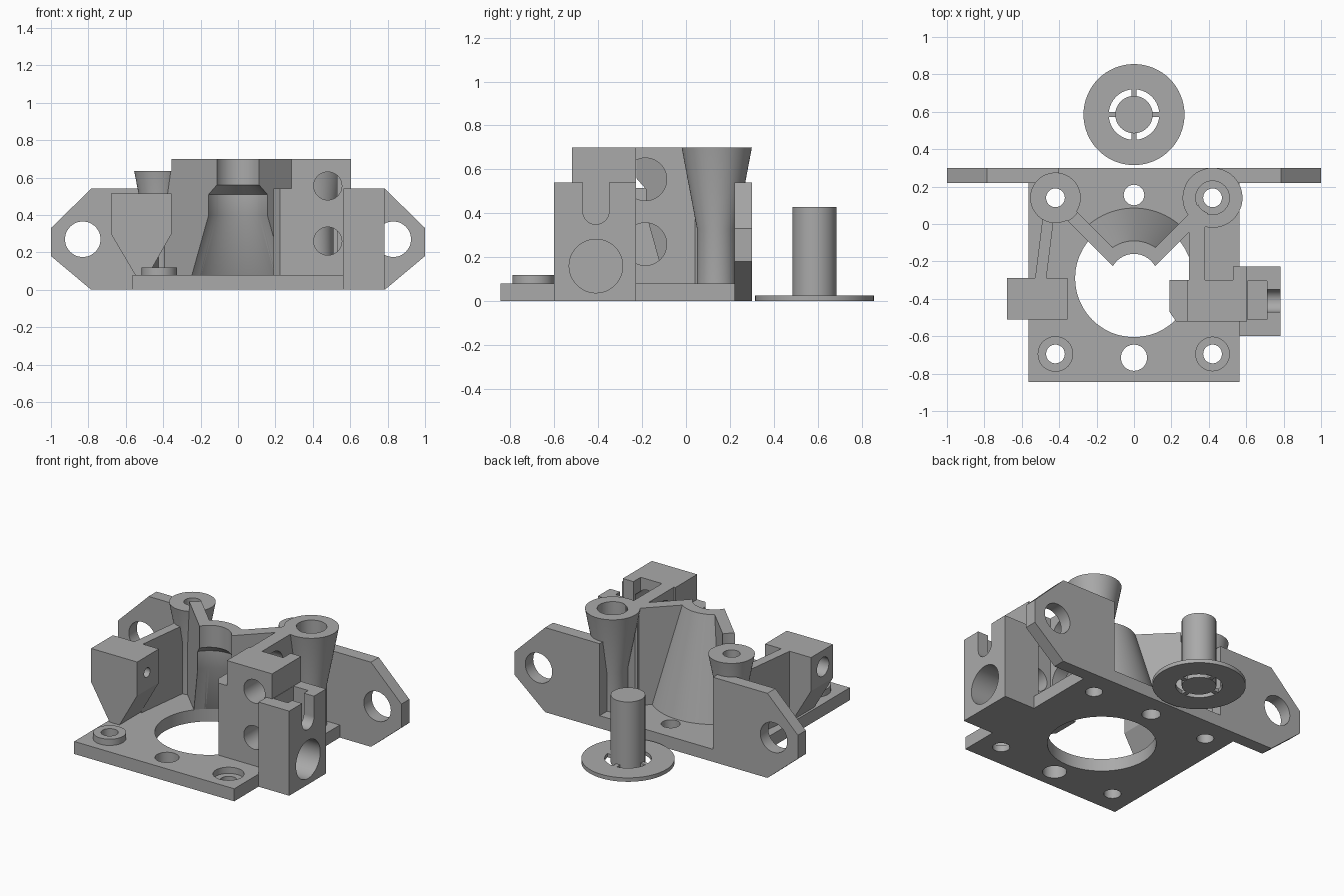
import bpy, bmesh, math
from mathutils import Matrix, Vector

cube = bpy.data.objects.get("Cube")
if cube:
    bpy.data.objects.remove(cube, do_unlink=True)

grey = bpy.data.materials.new("plain grey")
grey.use_nodes = True
grey.diffuse_color = (0.4, 0.4, 0.4, 1)
grey.node_tree.nodes["Principled BSDF"].inputs["Base Color"].default_value = (0.4, 0.4, 0.4, 1)


def finish(name, bm):
    bmesh.ops.recalc_face_normals(bm, faces=bm.faces)
    mesh = bpy.data.meshes.new(name)
    bm.to_mesh(mesh)
    bm.free()
    mesh.materials.append(grey)
    obj = bpy.data.objects.new(name, mesh)
    bpy.context.collection.objects.link(obj)
    return obj


def prism(name, pts, axis, lo, hi):
    """Extrude a flat outline along an axis; the points are the other two coordinates in order."""
    bm = bmesh.new()
    place = {"x": lambda a, b, h: (h, a, b), "y": lambda a, b, h: (a, h, b), "z": lambda a, b, h: (a, b, h)}[axis]
    face = bm.faces.new([bm.verts.new(place(a, b, lo)) for a, b in pts])
    moved = bmesh.ops.extrude_face_region(bm, geom=[face])["geom"]
    verts = [v for v in moved if isinstance(v, bmesh.types.BMVert)]
    bmesh.ops.translate(bm, vec=place(0, 0, hi - lo), verts=verts)
    return finish(name, bm)


def box(name, x0, x1, y0, y1, z0, z1):
    return prism(name, [(x0, y0), (x1, y0), (x1, y1), (x0, y1)], "z", z0, z1)


def rod(name, axis, a, b, r, lo, hi, n=48):
    ring = [(a + r * math.cos(2 * math.pi * i / n), b + r * math.sin(2 * math.pi * i / n)) for i in range(n)]
    return prism(name, ring, axis, lo, hi)


def lathe(name, profile, cx, cy, start=0, sweep=360, steps=64):
    """Turn a closed (radius, height) outline about a vertical axis."""
    bm = bmesh.new()
    full = sweep == 360
    count = steps if full else steps + 1
    rings = []
    for i in range(count):
        t = math.radians(start + sweep * i / steps)
        rings.append([bm.verts.new((cx + r * math.cos(t), cy + r * math.sin(t), z)) for r, z in profile])
    n = len(profile)
    for i in range(steps):
        p, q = rings[i], rings[(i + 1) % count]
        for j in range(n):
            k = (j + 1) % n
            bm.faces.new((p[j], p[k], q[k], q[j]))
    if not full:
        bm.faces.new(rings[0])
        bm.faces.new(rings[-1])
    bmesh.ops.remove_doubles(bm, verts=bm.verts, dist=1e-5)
    return finish(name, bm)


def combine(obj, tool, operation="DIFFERENCE"):
    mod = obj.modifiers.new(operation, "BOOLEAN")
    mod.operation, mod.solver, mod.object = operation, "EXACT", tool
    bpy.context.view_layer.objects.active = obj
    bpy.ops.object.modifier_apply(modifier=mod.name)
    bpy.data.objects.remove(tool, do_unlink=True)


def drill(obj, axis, a, b, r, lo, hi):
    combine(obj, rod("cutter", axis, a, b, r, lo, hi))


AX, AY = 0, -0.29          # bore axis
PX, PY = 0.42, 0.14        # rear pillar position
FY = -0.695                # front screw row
TOP, FLOOR = 0.7, 0.08

# Base plate with bore and screw holes
base = box("base_plate", -0.565, 0.565, -0.845, 0.3, 0, FLOOR)
drill(base, "z", AX, AY, 0.315, -0.1, 0.2)
for x, y, r in [(0, 0.155, 0.055), (0, -0.715, 0.07), (-PX, PY, 0.05), (PX, PY, 0.05), (-PX, FY, 0.05), (PX, FY, 0.05)]:
    drill(base, "z", x, y, r, -0.1, 0.2)
drill(base, "z", PX, FY, 0.09, 0.04, 0.2)

# Raised front boss
boss = rod("front_boss", "z", -PX, FY, 0.095, 0.075, 0.12)
drill(boss, "z", -PX, FY, 0.05, 0, 0.2)

# Mounting wings at the rear
for side, label in [(-1, "right"), (1, "left")]:
    outline = [(0.4, 0), (0.785, 0), (1, 0.18), (1, 0.33), (0.785, 0.54), (0.4, 0.54)]
    wing = prism(label + "_wing", [(side * x, z) for x, z in outline], "y", 0.22, 0.3)
    drill(wing, "y", side * 0.83, 0.27, 0.095, 0.1, 0.4)
    # Keep the screw shaft clear
    drill(wing, "z", side * PX, PY, 0.05, -0.1, 1)

# Flared rear pillars
for x, r, flare, top, label in [(-PX, 0.135, 0.4, 0.635, "right"), (PX, 0.16, 0.33, TOP, "left")]:
    pillar = lathe(label + "_pillar", [(0.05, 0.07), (0.09, 0.07), (0.09, flare), (r, top), (0.05, top)], x, PY)
    if x > 0:
        drill(pillar, "z", x, PY, 0.09, 0.6, 1)

# Conical shroud between the webs
inner = [(0.13, TOP), (0.13, 0.56), (0.19, 0.51), (0.19, 0.4), (0.315, FLOOR)]
lathe("shroud", inner + [(0.375, FLOOR), (0.2, TOP)], AX, AY, 45, 90, 24)

# Diagonal webs from the bore to the pillars
for side, label in [(-1, "right"), (1, "left")]:
    web = box(label + "_web", 0.05, 0.6, -0.035, 0.035, 0.07, TOP)
    web.data.transform(Matrix.Translation((AX, AY, 0)) @ Matrix.Rotation(math.radians(90 - 45 * side), 4, "Z"))
    bore = [(0, 0), (0.315, 0)] + inner[::-1] + [(0.13, 0.8), (0, 0.8)]
    combine(web, lathe("cutter", bore, AX, AY))
    if side < 0:
        drill(web, "z", -PX, PY, 0.14, 0.635, 1)
    drill(web, "z", side * PX, PY, 0.085, 0, 1)

# Slanted wall and tapered clamp block on the -x side
wall = prism("slanted_wall", [(-0.485, 0.06), (-0.425, 0.06), (-0.47, -0.3), (-0.53, -0.3)], "z", 0.07, 0.515)
block = prism("tapered_block", [(-0.68, 0.515), (-0.68, 0.3), (-0.55, FLOOR), (-0.48, FLOOR), (-0.355, 0.3),
                                (-0.355, 0.515)], "y", -0.51, -0.29)
drill(block, "x", -0.41, 0.41, 0.03, -0.8, 0)
drill(block, "x", -0.41, 0.41, 0.06, -0.8, -0.52)

# Side wall with two round openings
side_wall = box("side_wall", 0.295, 0.38, -0.31, 0.07, 0.07, TOP)
for z in (0.26, 0.555):
    drill(side_wall, "x", -0.185, z, 0.097, 0.2, 0.5)

# Bearing block with two bores, a step and a cheek
bearing = prism("bearing_block", [(0.19, -0.3), (0.19, -0.47), (0.225, -0.52), (0.605, -0.52), (0.605, -0.227),
                                  (0.53, -0.227), (0.53, -0.3)], "z", FLOOR, TOP)
combine(bearing, box("cutter", 0.1, 0.285, -0.6, -0.2, 0.54, 1))
for z in (0.26, 0.555):
    drill(bearing, "y", 0.48, z, 0.075, -0.7, -0.25)

# Outer clamp with nut pocket, slot and round recess
clamp = box("outer_clamp", 0.565, 0.782, -0.6, -0.227, 0, 0.54)
combine(clamp, box("cutter", 0.607, 0.71, -0.51, -0.305, 0.31, 1))
drill(clamp, "x", -0.41, 0.41, 0.06, 0.65, 1)
combine(clamp, box("cutter", 0.65, 1, -0.47, -0.35, 0.41, 1))
drill(clamp, "x", -0.41, 0.16, 0.122, 0.6, 1)

# Loose flanged pin: ring, spindle and four thin bridges
DY = 0.585
lathe("flange_ring", [(0.135, 0), (0.27, 0), (0.27, 0.025), (0.135, 0.025)], 0, DY)
rod("spindle", "z", 0, DY, 0.1, 0, 0.43, 64)
for i in range(4):
    bridge = box("bridge_%d" % (i + 1), 0.09, 0.145, -0.014, 0.014, 0.001, 0.024)
    bridge.data.transform(Matrix.Translation((0, DY, 0)) @ Matrix.Rotation(i * math.pi / 2, 4, "Z"))

# Smooth the curves while keeping edges crisp
bpy.ops.object.select_all(action="DESELECT")
for obj in bpy.context.collection.objects:
    if obj.type == "MESH":
        obj.select_set(True)
        bpy.context.view_layer.objects.active = obj
bpy.ops.object.shade_smooth_by_angle(angle=math.radians(25))
